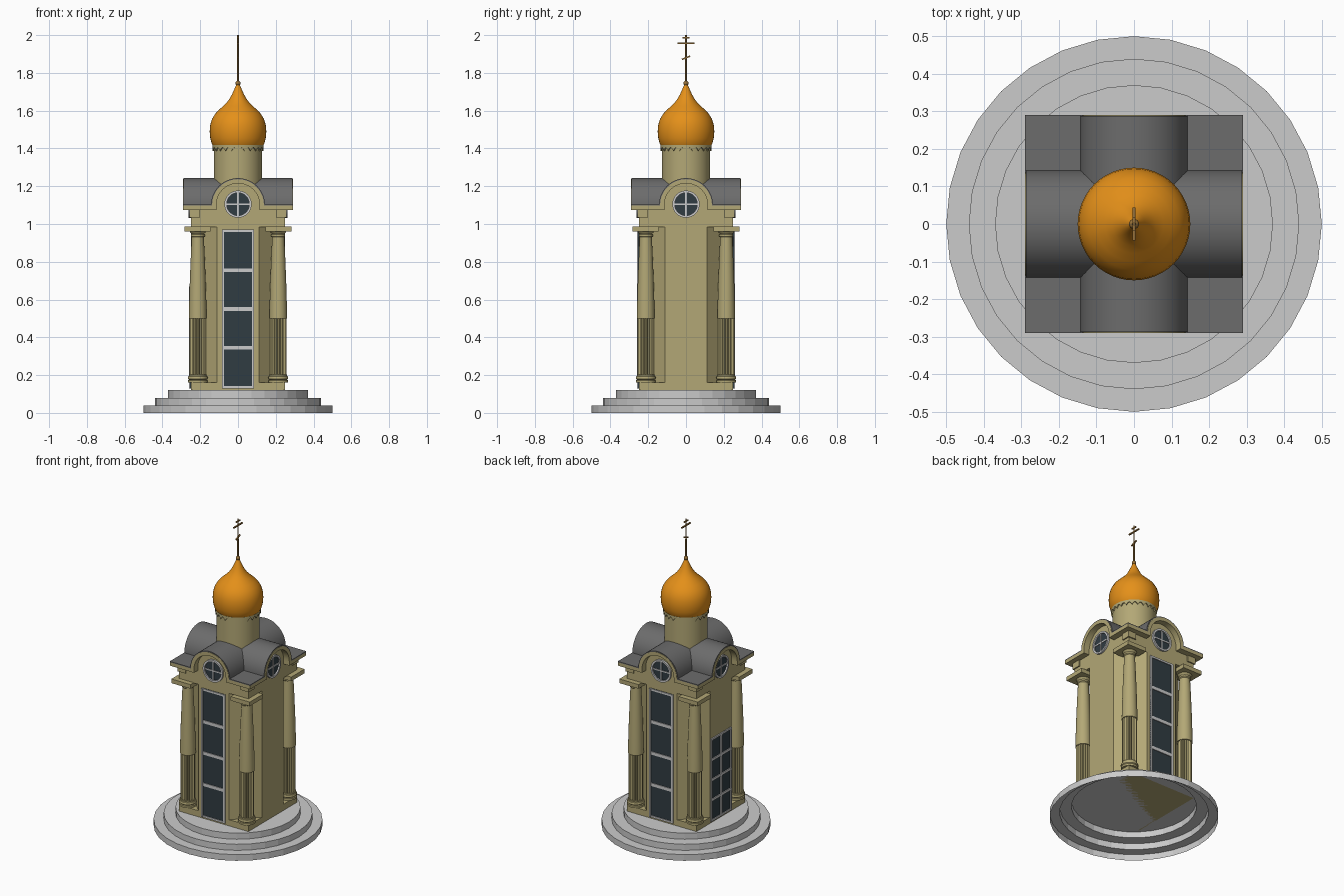
import bpy
from math import sin, cos, pi, radians
from mathutils import Matrix

if "Cube" in bpy.data.objects:
    bpy.data.objects.remove(bpy.data.objects["Cube"])


def material(name, r, g, b):
    m = bpy.data.materials.new(name)
    m.diffuse_color = (r, g, b, 1)
    m.use_nodes = True
    m.node_tree.nodes["Principled BSDF"].inputs["Base Color"].default_value = m.diffuse_color
    return m


STONE = material("stone", .45, .39, .18)
GOLD = material("gold", .78, .28, .01)
BRONZE = material("bronze", .32, .17, .04)
ROOF = material("roof", .15, .15, .15)
GLASS = material("glass", .03, .045, .055)
WHITE = material("frame", .8, .8, .78)
SIDE = [Matrix.Rotation(k * pi / 2, 4, 'Z') for k in range(4)]  # front, right, back, left
FACE = Matrix.Rotation(pi / 2, 4, 'X')  # local z points out of the front


def mesh(name, verts, faces, mat=None, xf=Matrix(), smooth=False):
    me = bpy.data.meshes.new(name)
    me.from_pydata(verts, [], faces)
    me.transform(xf)
    if mat:
        me.materials.append(mat)
    if smooth:
        me.shade_smooth()
        me.set_sharp_from_angle(angle=radians(35))
    ob = bpy.data.objects.new(name, me)
    bpy.context.collection.objects.link(ob)
    return ob


def prism(name, pts, z0, z1, mat=None, xf=Matrix(), smooth=False):
    n = len(pts)
    v = [(x, y, z) for z in (z0, z1) for x, y in pts]
    f = [(i, (i + 1) % n, n + (i + 1) % n, n + i) for i in range(n)]
    f += [tuple(range(n))[::-1], tuple(range(n, 2 * n))]
    return mesh(name, v, f, mat, xf, smooth)


def box(name, x0, x1, y0, y1, z0, z1, mat=None, xf=Matrix()):
    return prism(name, [(x0, y0), (x1, y0), (x1, y1), (x0, y1)], z0, z1, mat, xf)


def circle(r, n, cx=0, cy=0):
    return [(cx + r * cos(2 * pi * i / n), cy + r * sin(2 * pi * i / n)) for i in range(n)]


def lathe(name, prof, n, mat=None, xf=Matrix(), smooth=True, loop=False):
    v = [(r * cos(2 * pi * i / n), r * sin(2 * pi * i / n), z) for r, z in prof for i in range(n)]
    m = len(prof)
    f = [(j * n + i, j * n + (i + 1) % n, (j + 1) % m * n + (i + 1) % n, (j + 1) % m * n + i)
         for j in range(m if loop else m - 1) for i in range(n)]
    if not loop:
        f += [tuple(range(n))[::-1], tuple(range((m - 1) * n, m * n))]
    return mesh(name, v, f, mat, xf, smooth)


def arch(r, foot, n=24):
    arc = [(r * cos(pi * i / n), 1.1 + r * sin(pi * i / n)) for i in range(n + 1)]
    return [(r, foot)] + arc + [(-r, foot)]


def vault(name, ro, ri, foot, d, mat, xf):
    # barrel shell running through the building
    a, b = arch(ro, foot), arch(ri, foot)
    n = len(a)
    v = [(x, z, y) for y in (-d, d) for p in (a, b) for x, z in p]
    f = []
    for i in range(n - 1):
        j = i + 1
        f += [(i, j, 2 * n + j, 2 * n + i)[::-1], (n + i, n + j, 3 * n + j, 3 * n + i),
              (i, j, n + j, n + i), (2 * n + i, 2 * n + j, 3 * n + j, 3 * n + i)[::-1]]
    for i in (0, n - 1):
        f.append((i, n + i, 3 * n + i, 2 * n + i))
    ob = mesh(name, v, f, mat, xf @ FACE, True)
    return ob


# round stepped base, open underneath
steps = [(.5, 0), (.5, .04), (.44, .04), (.44, .08), (.37, .08), (.37, .12)]
n = 32
bv = [(r * cos(2 * pi * i / n), r * sin(2 * pi * i / n), z) for r, z in steps for i in range(n)]
bf = [(j * n + i, j * n + (i + 1) % n, (j + 1) * n + (i + 1) % n, (j + 1) * n + i)
      for j in range(5) for i in range(n)] + [tuple(range(5 * n, 6 * n))]
mesh("stepped_base", bv, bf)

# tower body: plinth, chamfered shaft, square top
c, h = .11, .25
box("plinth", -h, h, -h, h, .12, .16, STONE)
prism("tower_shaft", [(c, -h), (h, -c), (h, c), (c, h), (-c, h), (-h, c), (-h, -c), (-c, -h)],
      .16, .985, STONE)
box("tower_top", -h, h, -h, h, .985, 1.08, STONE)

# crossing vaults and gable walls
for k, axis in enumerate(("front_back", "left_right")):
    prism("gable_wall_" + axis, arch(.12, 1.0), -h, h, STONE, SIDE[k] @ FACE)
    vault("arch_moulding_" + axis, .137, .115, 1.075, .29, STONE, SIDE[k])
    vault("roof_vault_" + axis, .143, .135, 1.095, .288, ROOF, SIDE[k])


def glazing(name, w, z0, z1, cols, rows, bar, xf):
    box(name + "_glass", -w, w, -.253, -.245, z0, z1, GLASS, xf)
    for i in range(cols + 1):
        t = bar if 0 < i < cols else .012
        x = -w + t / 2 + (2 * w - t) * i / cols
        box(name + "_upright", x - t / 2, x + t / 2, -.259, -.245, z0, z1, WHITE, xf)
    for i in range(rows + 1):
        t = bar if 0 < i < rows else .012
        z = z0 + t / 2 + (z1 - z0 - t) * i / rows
        box(name + "_crossbar", -w, w, -.258, -.245, z - t / 2, z + t / 2, WHITE, xf)


# tall windows front and back, door on the left
for k in (0, 2):
    glazing("tall_window", .086, .13, .97, 1, 4, .02, SIDE[k])
glazing("door", .106, .13, .67, 2, 4, .016, SIDE[3])

flutes = [((.044 if i % 2 else .037) * cos(pi * i / 20), (.044 if i % 2 else .037) * sin(pi * i / 20))
          for i in range(40)]
for xf in SIDE:
    # round window in each gable
    at = xf @ Matrix.Translation((0, 0, 1.105)) @ FACE
    prism("round_glass", circle(.065, 32), .245, .253, GLASS, at)
    lathe("round_frame", [(.06, .245), (.072, .245), (.072, .262), (.06, .262)], 32, WHITE, at, loop=True)
    box("round_bar_upright", -.004, .004, -.062, .062, .245, .258, WHITE, at)
    box("round_bar_across", -.062, .062, -.004, .004, .245, .257, WHITE, at)
    # cornice corner
    box("cornice_corner", .117, .29, -.29, -.117, 1.075, 1.097, STONE, xf)
    box("corner_roof", .137, .29, -.29, -.137, 1.097, 1.103, ROOF, xf)
    box("corner_frieze", .2, .258, -.258, -.2, 1.035, 1.075, STONE, xf)
    # corner column
    col = xf @ Matrix.Translation((.213, -.213, 0))
    lathe("column_base", [(.052, .16), (.052, .172), (.047, .175), (.052, .18), (.053, .187),
                          (.05, .193), (.046, .195), (.046, .203)], 24, STONE, col)
    prism("column_flutes", flutes, .2, .505, STONE, col)
    lathe("column_shaft", [(.047, .5), (.046, .56), (.042, .7), (.036, .85), (.032, .93), (.037, .935),
                           (.037, .945), (.033, .947), (.045, .963)], 24, STONE, col)
    box("column_capital", -.068, .07, -.07, .068, .96, .987, STONE, col)

# drum with scalloped trim
lathe("drum", [(.128, 1.1), (.128, 1.415)], 48, STONE)
m = 144
ang = [2 * pi * i / m for i in range(m)]
tv = [(.135 * cos(a), .135 * sin(a), 1.418) for a in ang]
tv += [(.135 * cos(a), .135 * sin(a), 1.387 + .018 * abs(sin(12 * a))) for a in ang]
trim = mesh("scalloped_trim", tv, [(m + i, m + (i + 1) % m, (i + 1) % m, i) for i in range(m)], STONE)
trim.modifiers.new("thickness", 'SOLIDIFY').thickness = .008

# onion dome
lathe("onion_dome", [(.128, 1.408), (.139, 1.425), (.147, 1.455), (.15, 1.49), (.147, 1.525), (.138, 1.555),
                     (.122, 1.582), (.1, 1.605), (.078, 1.625), (.058, 1.645), (.042, 1.667), (.03, 1.69),
                     (.019, 1.715), (.01, 1.735), (.006, 1.748)], 48, GOLD)

# ball and cross
lathe("cross_ball", [(.013 * sin(pi * i / 8) + .0005, 1.745 - .013 * cos(pi * i / 8)) for i in range(9)],
      16, BRONZE)
lathe("cross_post", [(.005, 1.745), (.004, 2.0)], 8, BRONZE)
for z, w, tilt in ((1.985, .018, 0), (1.958, .044, 0), (1.88, .023, 22)):
    xf = Matrix.Translation((0, 0, z)) @ Matrix.Rotation(radians(tilt), 4, 'X')
    box("cross_bar", -.004, .004, -w, w, -.004, .004, BRONZE, xf)
